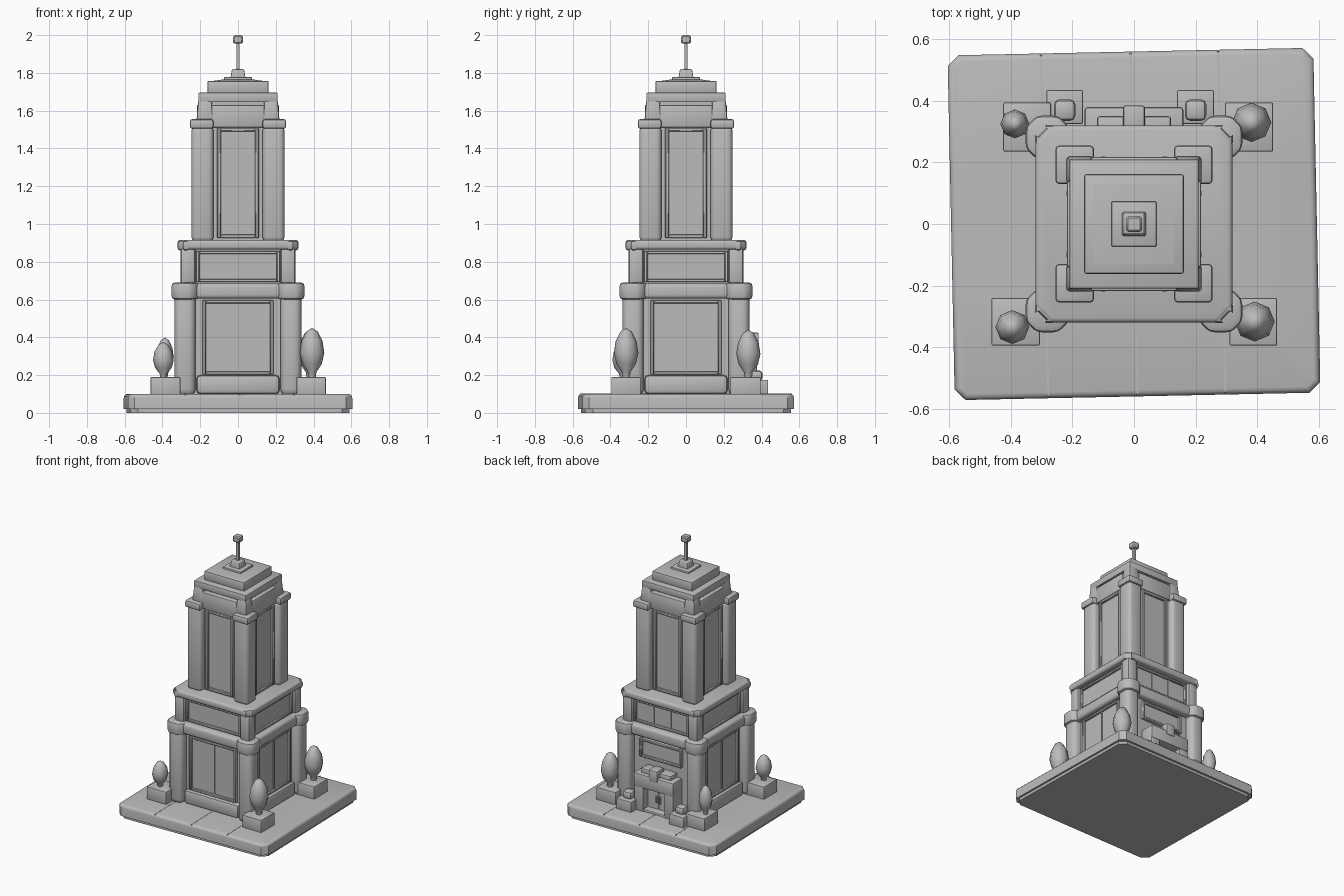
import bpy, bmesh, math
from mathutils import Matrix, Vector

cube = bpy.data.objects.get("Cube")
if cube:
    bpy.data.objects.remove(cube, do_unlink=True)

stone = bpy.data.materials.new("grey_stone")
stone.use_nodes = True
GREY = (0.5, 0.5, 0.5, 1)
stone.diffuse_color = GREY
stone.node_tree.nodes["Principled BSDF"].inputs["Base Color"].default_value = GREY


def finish(name, bm, angle=40):
    bmesh.ops.recalc_face_normals(bm, faces=bm.faces)
    mesh = bpy.data.meshes.new(name)
    bm.to_mesh(mesh)
    bm.free()
    mesh.materials.append(stone)
    mesh.shade_smooth()
    mesh.set_sharp_from_angle(angle=math.radians(angle))
    obj = bpy.data.objects.new(name, mesh)
    bpy.context.collection.objects.link(obj)
    return obj


def box(name, x, y, z, bevel=0.0, segs=2, chamfer=0.0, taper=1.0, turn=0.0):
    """Box from (min, max) ranges; chamfer cuts upright corners, bevel rounds edges."""
    bm = bmesh.new()
    bmesh.ops.create_cube(bm, size=1)
    size = [b - a for a, b in (x, y, z)]
    mid = Vector([(a + b) / 2 for a, b in (x, y, z)])
    for v in bm.verts:
        k = taper if v.co.z > 0 else 1
        v.co = Vector((v.co.x * size[0] * k, v.co.y * size[1] * k, v.co.z * size[2])) + mid
    if chamfer:
        upright = [e for e in bm.edges if abs(e.verts[0].co.z - e.verts[1].co.z) > size[2] / 2]
        bmesh.ops.bevel(bm, geom=upright, offset=chamfer, segments=1, affect='EDGES')
    if bevel:
        bmesh.ops.bevel(bm, geom=bm.edges[:], offset=bevel, segments=segs,
                        profile=0.5, affect='EDGES')
    bm.transform(Matrix.Rotation(turn, 4, 'Z'))
    return finish(name, bm)


SIDES = ("front", "right_hand", "back", "left_hand")


def on_side(k, name, u, d, z, **kw):
    """Box on wall k: u runs along the wall, d is distance out from the middle."""
    return box(f"{SIDES[k]}_{name}", u, (-d[1], -d[0]), z, turn=k * math.pi / 2, **kw)


def window(k, name, half, z, d, rim=0.018, mullions=()):
    """Glass pane, surrounding frame and upright bars."""
    z0, z1 = z
    on_side(k, name + "_glass", (-half, half), (d - 0.02, d + 0.004), z)
    for s in (-1, 1):
        u = sorted((s * half, s * (half + rim)))
        on_side(k, f"{name}_jamb", u, (d - 0.02, d + 0.02), (z0 - rim, z1 + rim), bevel=0.004, segs=1)
    for a in (z0 - rim, z1):
        on_side(k, f"{name}_rail", (-half, half), (d - 0.02, d + 0.018), (a, a + rim), bevel=0.004, segs=1)
    for m in mullions:
        on_side(k, f"{name}_mullion", (m - 0.006, m + 0.006), (d - 0.01, d + 0.01), z)


def slab(name, half, z, **kw):
    return box(name, (-half, half), (-half, half), z, **kw)


def corners(name, inner, outer, z, **kw):
    for sx in (-1, 1):
        for sy in (-1, 1):
            box(name, sorted((sx * inner, sx * outer)), sorted((sy * inner, sy * outer)), z, **kw)


def tree(name, x, y, z, radius, height):
    """Eight-sided teardrop crown turned round an upright axis."""
    profile = [(0.0, 0), (0.3, 0), (0.36, 0.12), (0.8, 0.28), (1, 0.5), (0.85, 0.74), (0.45, 0.93), (0, 1)]
    bm = bmesh.new()
    verts = [bm.verts.new((r * radius, 0, h * height)) for r, h in profile]
    edges = [bm.edges.new(p) for p in zip(verts, verts[1:])]
    bmesh.ops.spin(bm, geom=verts + edges, axis=(0, 0, 1), cent=(0, 0, 0),
                   steps=8, angle=math.tau)
    bmesh.ops.remove_doubles(bm, verts=bm.verts, dist=0.0005)
    bm.transform(Matrix.Translation((x, y, z)))
    return finish(name, bm, 50)


# Paved base: thin underlay and a grid of rounded slabs, turned slightly
TURN = math.radians(1.2)
box("base_underlay", (-0.58, 0.58), (-0.545, 0.545), (0, 0.05), chamfer=0.04, turn=TURN)
xs = [-0.594, -0.29, 0, 0.285, 0.594]
ys = [-0.56, -0.18, 0.185, 0.56]
for i in range(4):
    for j in range(3):
        bm = bmesh.new()
        bmesh.ops.create_cube(bm, size=1)
        for v in bm.verts:
            v.co = (xs[i + (v.co.x > 0)], ys[j + (v.co.y > 0)], 0.1 if v.co.z > 0 else 0.02)
        outer = [e for e in bm.edges
                 if all(abs(w.co.x) > 0.59 and abs(w.co.y) > 0.55 for w in e.verts)]
        if outer:
            bmesh.ops.bevel(bm, geom=outer, offset=0.035, segments=1, affect='EDGES')
        rim = [e for e in bm.edges if e.verts[0].co.z > 0.09 and e.verts[1].co.z > 0.09]
        rim_out = [e for e in rim if all(abs(w.co.x) > 0.55 or abs(w.co.y) > 0.52 for w in e.verts)
                   and e not in outer]
        bmesh.ops.bevel(bm, geom=rim_out or rim, offset=0.02, segments=3, profile=0.5, affect='EDGES')
        bm.transform(Matrix.Rotation(TURN, 4, 'Z'))
        finish("paving_slab", bm)
for x in xs[1:4]:
    box("paving_joint", (x - 0.003, x + 0.003), (-0.555, 0.555), (0.09, 0.1015), turn=TURN)

# Ground floor
slab("ground_floor_core", 0.275, (0.09, 0.66))
corners("ground_column", 0.225, 0.335, (0.09, 0.64), bevel=0.035, segs=3)
slab("lower_cornice", 0.32, (0.605, 0.685), bevel=0.02, segs=3)
corners("lower_cornice_corner", 0.21, 0.352, (0.6, 0.69), chamfer=0.035, bevel=0.018)
for k in (0, 1, 3):
    window(k, "shop_window", 0.17, (0.22, 0.58), 0.28, mullions=(0.005,))
    on_side(k, "window_sill", (-0.22, 0.22), (0.25, 0.315), (0.1, 0.2), bevel=0.02)

# Entrance porch on the back
window(2, "over_door_panel", 0.15, (0.47, 0.57), 0.28)
for s in (-1, 1):
    on_side(2, "porch_pier", sorted((s * 0.085, s * 0.16)), (0.26, 0.375), (0.09, 0.36), bevel=0.008)
on_side(2, "porch_lintel", (-0.16, 0.16), (0.26, 0.38), (0.27, 0.37), bevel=0.01)
on_side(2, "porch_keystone", (-0.035, 0.035), (0.3, 0.385), (0.34, 0.425), bevel=0.008)
on_side(2, "porch_coping", (-0.12, 0.12), (0.26, 0.35), (0.36, 0.4), bevel=0.008)
on_side(2, "door_step", (-0.1, 0.1), (0.26, 0.37), (0.09, 0.115), bevel=0.005)
for s in (-1, 1):
    on_side(2, "door_leaf", sorted((s * 0.003, s * 0.085)), (0.27, 0.315), (0.11, 0.27))
    on_side(2, "door_handle", sorted((s * 0.012, s * 0.02)), (0.31, 0.325), (0.16, 0.21))

# Middle storey
slab("middle_storey_core", 0.265, (0.66, 0.88))
corners("middle_column", 0.225, 0.305, (0.67, 0.88), bevel=0.02)
for k in range(4):
    bars = (-0.07, 0.07) if k == 2 else ()
    window(k, "band_window", 0.205, (0.71, 0.84), 0.27, mullions=bars)
slab("upper_cornice", 0.32, (0.865, 0.915), chamfer=0.05, bevel=0.015, segs=3)
corners("upper_cornice_corner", 0.23, 0.321, (0.86, 0.913), chamfer=0.045, bevel=0.015)

# Tower
slab("tower_core", 0.2, (0.9, 1.62))
corners("tower_column", 0.13, 0.246, (0.905, 1.52), bevel=0.026, segs=3)
corners("tower_column_cap", 0.13, 0.255, (1.505, 1.555), bevel=0.012)
for k in range(4):
    window(k, "tower_window", 0.09, (0.945, 1.49), 0.2, rim=0.02)
    on_side(k, "tower_lintel", (-0.14, 0.14), (0.15, 0.218), (1.51, 1.63), bevel=0.008)

# Stepped roof
corners("roof_bracket", 0.13, 0.22, (1.545, 1.655), bevel=0.01, taper=0.8)
slab("roof_neck", 0.175, (1.6, 1.66))
slab("roof_lower_step", 0.21, (1.645, 1.695), bevel=0.006)
slab("roof_upper_step", 0.162, (1.69, 1.758), bevel=0.008)
slab("roof_slope", 0.15, (1.755, 1.766), taper=0.5)
slab("mast_plinth", 0.073, (1.755, 1.778), bevel=0.004)
slab("mast_foot", 0.04, (1.77, 1.82), bevel=0.004, taper=0.8)
slab("mast", 0.009, (1.81, 1.97))
slab("mast_finial", 0.026, (1.955, 2.0), bevel=0.007, segs=1)

# Corner planters with trees: planter x and y ranges, tree x, y, radius, height
PLANTERS = [
    ((-0.463, -0.305), (-0.395, -0.24), -0.395, -0.335, 0.055, 0.19),
    ((0.31, 0.465), (-0.395, -0.24), 0.392, -0.317, 0.065, 0.265),
    ((0.295, 0.452), (0.235, 0.395), 0.382, 0.33, 0.064, 0.255),
    ((-0.425, -0.27), (0.235, 0.395), -0.387, 0.325, 0.047, 0.215),
]
for px, py, tx, ty, r, h in PLANTERS:
    box("tree_planter", px, py, (0.09, 0.19), bevel=0.006)
    tree("planter_tree", tx, ty, 0.185, r, h)

# Small planters with clipped bushes either side of the door
for cx in (-0.225, 0.2):
    box("door_planter", (cx - 0.06, cx + 0.06), (0.325, 0.435), (0.09, 0.175), bevel=0.006)
    box("door_bush", (cx - 0.035, cx + 0.035), (0.335, 0.405), (0.17, 0.225), bevel=0.018)
